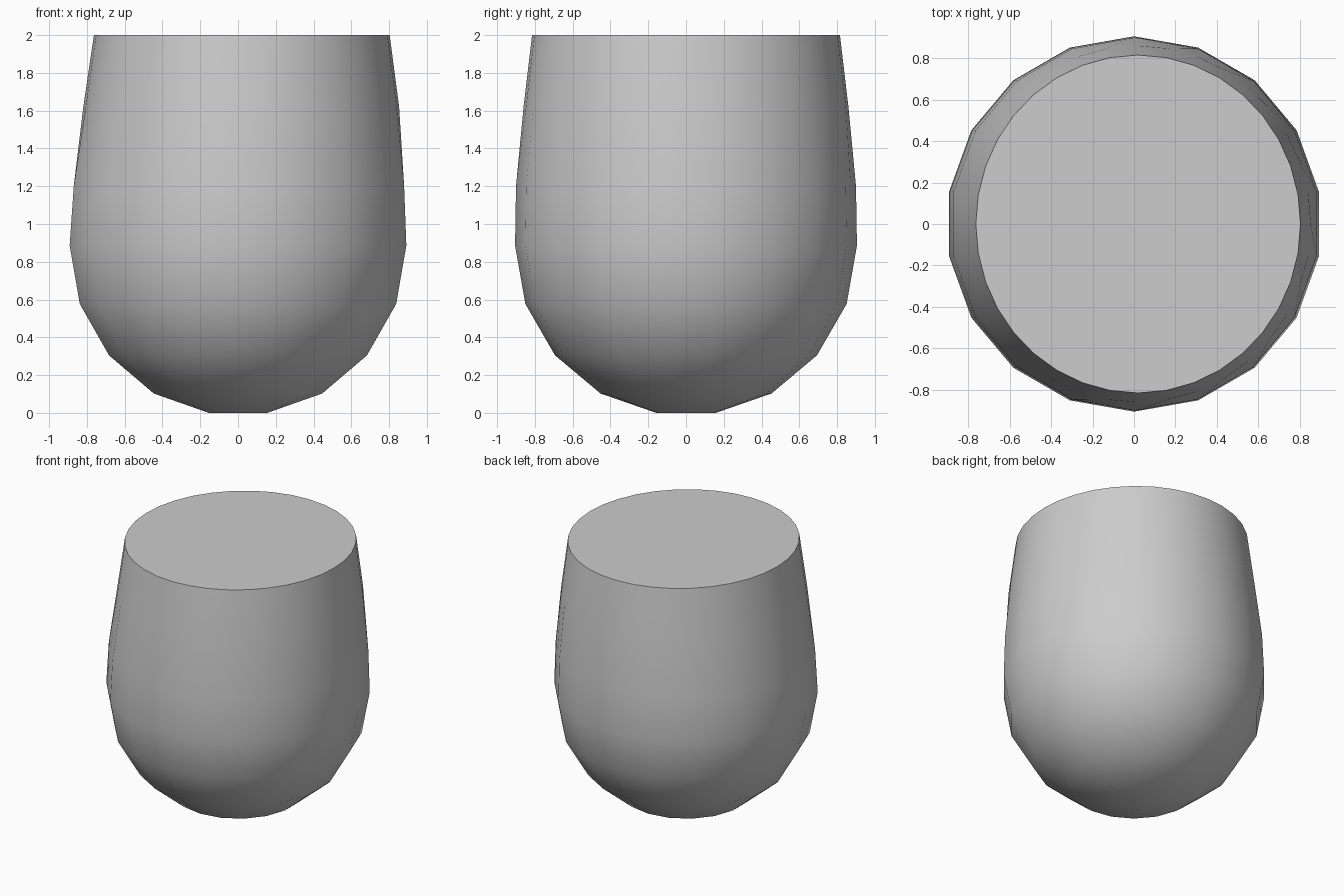
import bpy, bmesh, math

cube = bpy.data.objects.get("Cube")
if cube:
    bpy.data.objects.remove(cube, do_unlink=True)

grey = bpy.data.materials.new("plain grey")
grey.use_nodes = True
grey.diffuse_color = (0.604, 0.604, 0.604, 1)
grey.node_tree.nodes["Principled BSDF"].inputs["Base Color"].default_value = grey.diffuse_color

STEPS = 36
RADIUS = 0.905
CENTRE = RADIUS * math.cos(math.radians(10)) - 0.005

bm = bmesh.new()


def ring(cx, rx, ry, z, faceted):
    """Closed loop; faceted loops keep every other point on a straight side."""
    verts = []
    for i in range(STEPS):
        a = math.radians(10 + i * 360 / STEPS)
        k = math.cos(math.radians(10)) if faceted and i % 2 else 1
        verts.append(bm.verts.new((cx + rx * k * math.cos(a), ry * k * math.sin(a), z)))
    return verts


# Rounded base: lower half of an eighteen-sided ball
rings = []
for polar in (10, 30, 50, 70, 90):
    p = math.radians(polar)
    r = RADIUS * math.sin(p)
    z = max(0, CENTRE - RADIUS * math.cos(p))
    rings.append(ring(0, r, r, z, True))

# Tapering wall, leaning slightly to one side at the rim
rings.append(ring(0.005, 0.888, 0.9, 1.2, True))
rings.append(ring(0.017, 0.836, 0.86, 1.62, False))
rings.append(ring(0.02, 0.783, 0.815, 2, False))

for low, high in zip(rings, rings[1:]):
    for i in range(STEPS):
        j = (i + 1) % STEPS
        bm.faces.new((low[i], low[j], high[j], high[i]))

# Flat foot and flat top
bm.faces.new(rings[0][::-1])
bm.faces.new(rings[-1])
bmesh.ops.recalc_face_normals(bm, faces=bm.faces)

mesh = bpy.data.meshes.new("rounded_cup")
bm.to_mesh(mesh)
bm.free()
mesh.materials.append(grey)
cup = bpy.data.objects.new("rounded_cup", mesh)
bpy.context.collection.objects.link(cup)

bpy.ops.object.select_all(action='DESELECT')
cup.select_set(True)
bpy.context.view_layer.objects.active = cup
bpy.ops.object.shade_smooth_by_angle(angle=math.radians(40))
